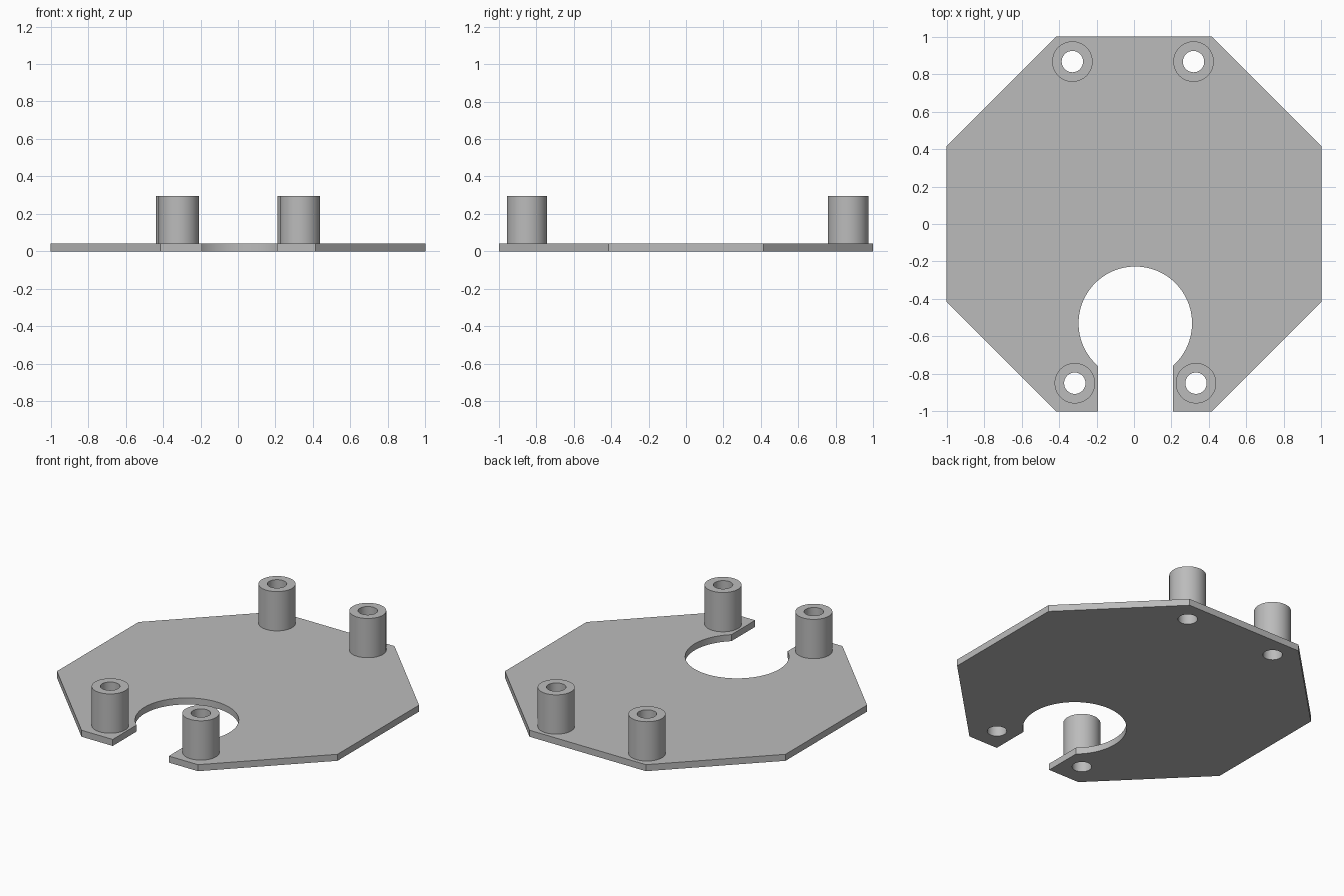
import bpy
from math import radians

cube = bpy.data.objects.get("Cube")
if cube:
    bpy.data.objects.remove(cube, do_unlink=True)

PLATE_TOP = 0.042
POST_TOP = 0.295
CORNER = 0.415

grey = bpy.data.materials.new("plain grey")
grey.use_nodes = True
colour = (0.5, 0.5, 0.5, 1)
grey.diffuse_color = colour
grey.node_tree.nodes["Principled BSDF"].inputs["Base Color"].default_value = colour


def prism(name, outline, z0, z1):
    """Extrude a flat counter-clockwise outline from z0 to z1."""
    n = len(outline)
    verts = [(x, y, z) for z in (z0, z1) for x, y in outline]
    sides = [(i, (i + 1) % n, n + (i + 1) % n, n + i) for i in range(n)]
    caps = [tuple(reversed(range(n))), tuple(range(n, 2 * n))]
    mesh = bpy.data.meshes.new(name)
    mesh.from_pydata(verts, [], sides + caps)
    mesh.materials.append(grey)
    obj = bpy.data.objects.new(name, mesh)
    bpy.context.collection.objects.link(obj)
    return obj


def cylinder(name, x, y, radius, z0, z1, sides=64):
    bpy.ops.mesh.primitive_cylinder_add(
        vertices=sides, radius=radius, depth=z1 - z0, location=(x, y, (z0 + z1) / 2))
    obj = bpy.context.object
    obj.name = name
    obj.data.materials.append(grey)
    return obj


def cut(target, cutter):
    mod = target.modifiers.new("cut", "BOOLEAN")
    mod.operation = "DIFFERENCE"
    mod.solver = "EXACT"
    mod.object = cutter
    cutter.hide_render = True
    cutters.add(cutter)


def finish(obj):
    """Apply the cuts and smooth only the round walls."""
    bpy.ops.object.select_all(action="DESELECT")
    obj.select_set(True)
    bpy.context.view_layer.objects.active = obj
    for mod in list(obj.modifiers):
        bpy.ops.object.modifier_apply(modifier=mod.name)
    bpy.ops.object.shade_smooth_by_angle(angle=radians(30))


cutters = set()

# Octagonal base plate
plate = prism("base_plate", [
    (-CORNER, -1), (CORNER, -1), (1, -CORNER), (1, CORNER),
    (CORNER, 1), (-CORNER, 1), (-1, CORNER), (-1, -CORNER)], 0, PLATE_TOP)

# Keyhole opening at the front
cut(plate, cylinder("round_cutter", 0.007, -0.53, 0.303, -0.1, 0.2, 96))
cut(plate, prism("slot_cutter", [
    (-0.193, -1.2), (0.207, -1.2), (0.207, -0.6), (-0.193, -0.6)], -0.1, 0.2))

# Hollow standoff posts, with holes that run through the plate
posts = []
for name, x, y in (("front_right", -0.316, -0.85), ("front_left", 0.331, -0.85),
                   ("back_right", -0.329, 0.867), ("back_left", 0.318, 0.867)):
    post = cylinder(name + "_post", x, y, 0.108, PLATE_TOP, POST_TOP)
    hole = cylinder(name + "_hole_cutter", x, y, 0.057, -0.1, 0.5)
    cut(post, hole)
    cut(plate, hole)
    posts.append(post)

for obj in [plate] + posts:
    finish(obj)
for cutter in cutters:
    bpy.data.objects.remove(cutter, do_unlink=True)
